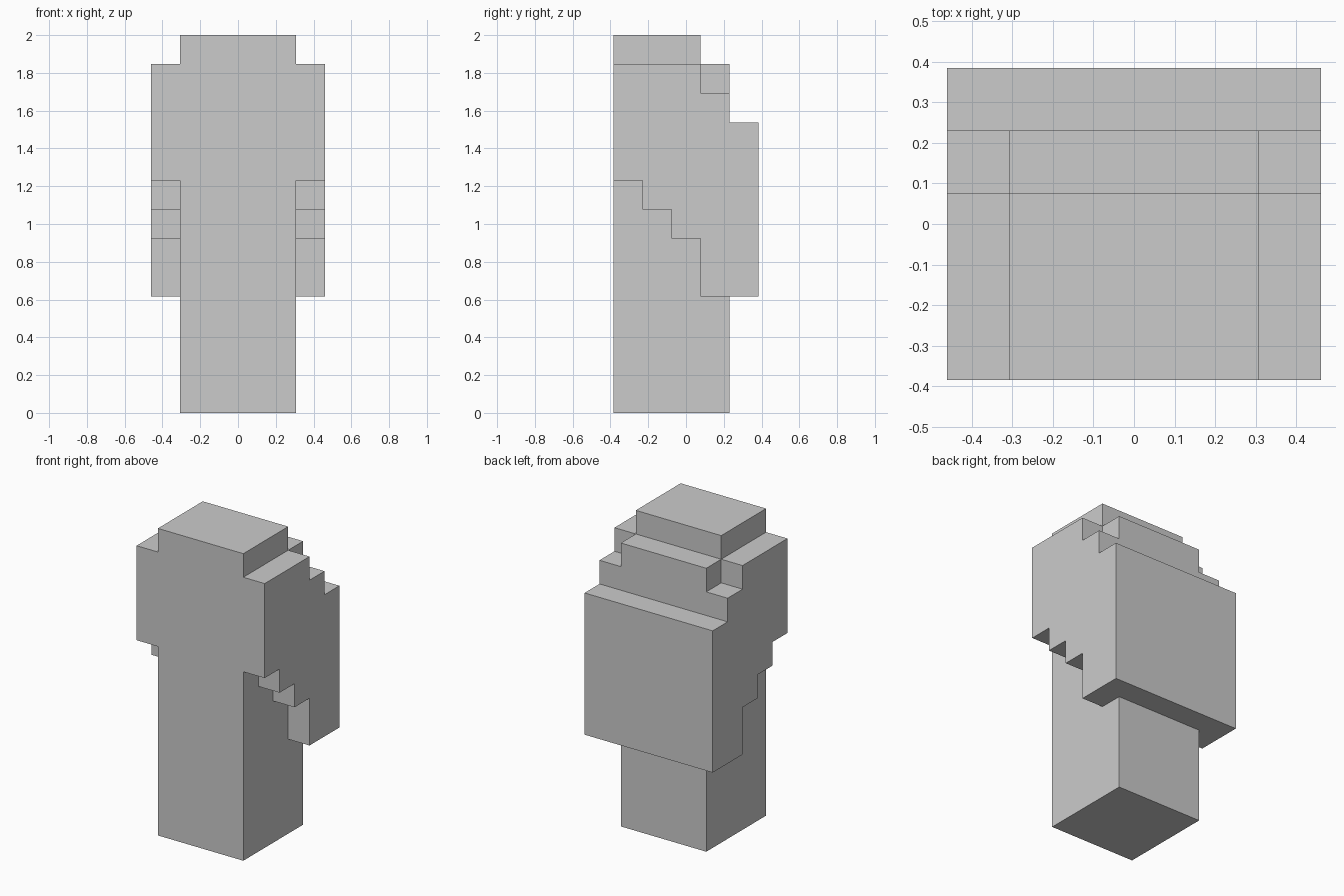
import bpy, bmesh

if "Cube" in bpy.data.objects:
    bpy.data.objects.remove(bpy.data.objects["Cube"])

U = 2 / 13  # one block step


def prism(name, profile, half_width):
    """Extrude a (y, z) block profile symmetrically along x."""
    bm = bmesh.new()
    face = bm.faces.new([bm.verts.new((-half_width * U, (y - 2.5) * U, z * U)) for y, z in profile])
    ext = bmesh.ops.extrude_face_region(bm, geom=[face])
    verts = [g for g in ext["geom"] if isinstance(g, bmesh.types.BMVert)]
    bmesh.ops.translate(bm, verts=verts, vec=(2 * half_width * U, 0, 0))
    bmesh.ops.recalc_face_normals(bm, faces=bm.faces[:])
    mesh = bpy.data.meshes.new(name)
    bm.to_mesh(mesh)
    bm.free()
    obj = bpy.data.objects.new(name, mesh)
    bpy.context.collection.objects.link(obj)
    return obj


# Narrow central column with stepped top
column = prism("blocky_column", [(0, 0), (4, 0), (4, 12), (3, 12), (3, 13), (0, 13)], 2)

# Wide stepped shell wrapping the sides and back
shell = prism("stepped_shell", [
    (0, 8), (1, 8), (1, 7), (2, 7), (2, 6), (3, 6), (3, 4), (5, 4),
    (5, 10), (4, 10), (4, 11), (3, 11), (3, 12), (0, 12)], 3)

# Fuse both into one closed skin
mod = column.modifiers.new("fuse", "BOOLEAN")
mod.operation = "UNION"
mod.solver = "EXACT"
mod.object = shell
bpy.context.view_layer.objects.active = column
bpy.ops.object.modifier_apply(modifier=mod.name)
bpy.data.objects.remove(shell)
